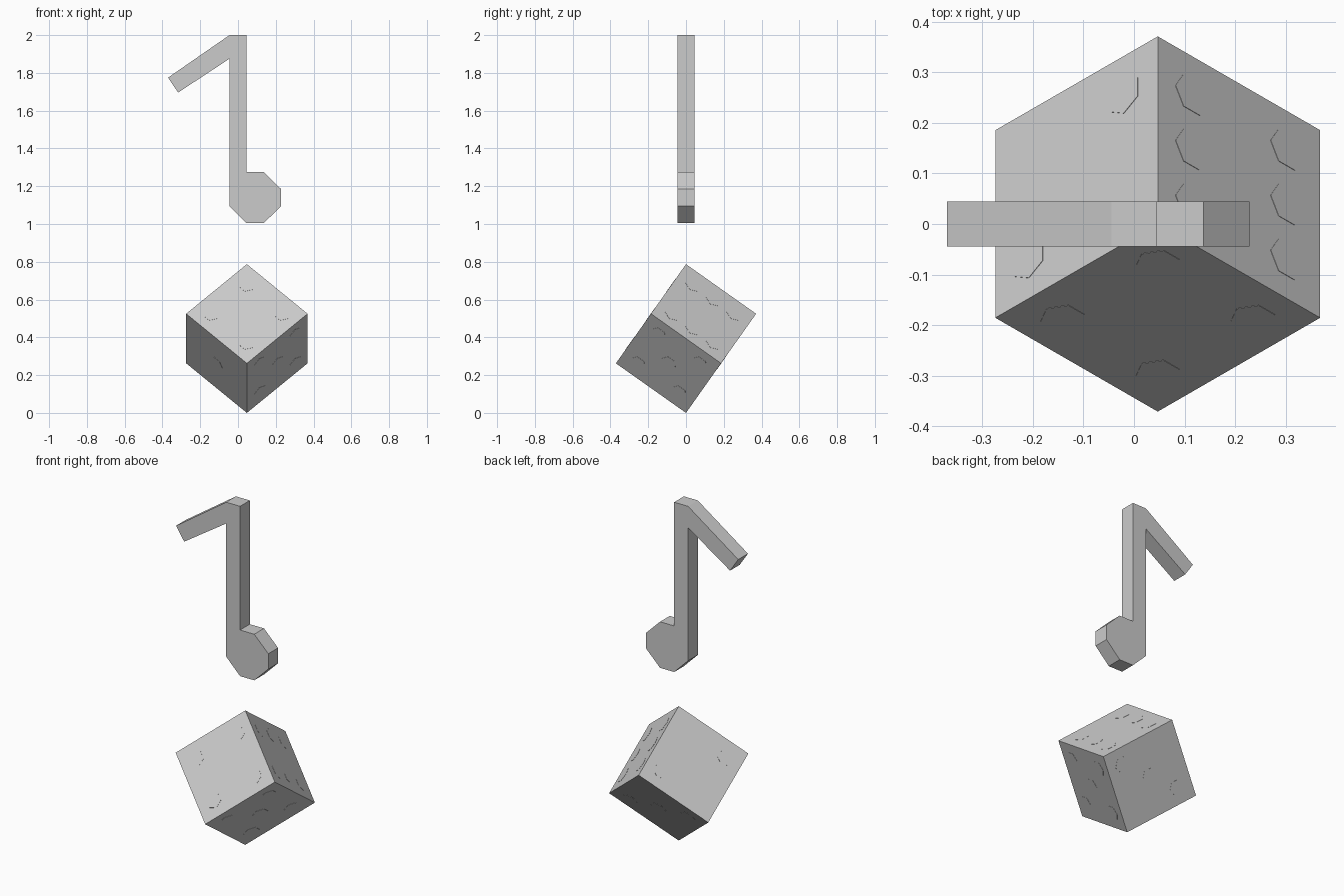
import bpy, bmesh
from math import cos, sin, pi, sqrt
from mathutils import Matrix, Vector

if "Cube" in bpy.data.objects:
    bpy.data.objects.remove(bpy.data.objects["Cube"])


def finish(bm, name):
    bmesh.ops.recalc_face_normals(bm, faces=bm.faces)
    me = bpy.data.meshes.new(name)
    bm.to_mesh(me)
    bm.free()
    ob = bpy.data.objects.new(name, me)
    bpy.context.collection.objects.link(ob)
    return ob


def prism(bm, points, depth):
    """Extrude a flat polygon along a vector."""
    face = bm.faces.new([bm.verts.new(p) for p in points])
    ext = bmesh.ops.extrude_face_region(bm, geom=[face], use_keep_orig=True)
    moved = [g for g in ext["geom"] if isinstance(g, bmesh.types.BMVert)]
    bmesh.ops.translate(bm, verts=moved, vec=depth)


# Music note: stem, flag and faceted head in one extruded profile
outline = [(-0.045, 2.0), (-0.37, 1.775), (-0.317, 1.696), (-0.045, 1.875),
           (-0.045, 1.095), (0.045, 1.005), (0.137, 1.005), (0.228, 1.095),
           (0.228, 1.185), (0.137, 1.275), (0.045, 1.275), (0.045, 2.0)]
bm = bmesh.new()
prism(bm, [(x, -0.045, z) for x, z in outline], Vector((0, 0.09, 0)))
finish(bm, "music_note")

# Die balanced on one corner: local axes are the three edges leaving that corner
SIZE = 0.4545
HALF = SIZE / 2
axes = [Vector((0, -sqrt(2 / 3), 1 / sqrt(3))),
        Vector((sqrt(.5), sqrt(1 / 6), 1 / sqrt(3))),
        Vector((-sqrt(.5), sqrt(1 / 6), 1 / sqrt(3)))]
centre = Vector((0.047, 0, SIZE * sqrt(3) / 2))
frame = Matrix.Translation(centre) @ Matrix(axes).transposed().to_4x4()

bm = bmesh.new()
bmesh.ops.create_cube(bm, size=SIZE, matrix=frame)
finish(bm, "die_body")

# Pips: thin hexagons; each face lists normal axis, side, u axis, v axis, positions
diagonal = [(1, -1), (-1, 1)]
corners = diagonal + [(1, 1), (-1, -1)]
layout = [(0, 1, 1, 2, corners),
          (0, -1, 1, 2, diagonal + [(0, 0)]),
          (1, 1, 0, 2, corners + [(0, 1), (0, -1)]),
          (1, -1, 0, 2, [(0, 0)]),
          (2, 1, 1, 0, diagonal),
          (2, -1, 1, 0, corners + [(0, 0)])]
bm = bmesh.new()
for n, side, u, v, spots in layout:
    normal = axes[n] * side
    for a, b in spots:
        mid = centre + normal * (HALF - 0.003) + (axes[u] * a + axes[v] * b) * 0.133
        ring = [mid + 0.045 * (axes[u] * sin(i * pi / 3) + axes[v] * cos(i * pi / 3))
                for i in range(6)]
        prism(bm, ring, normal * 0.004)
finish(bm, "die_pips")
